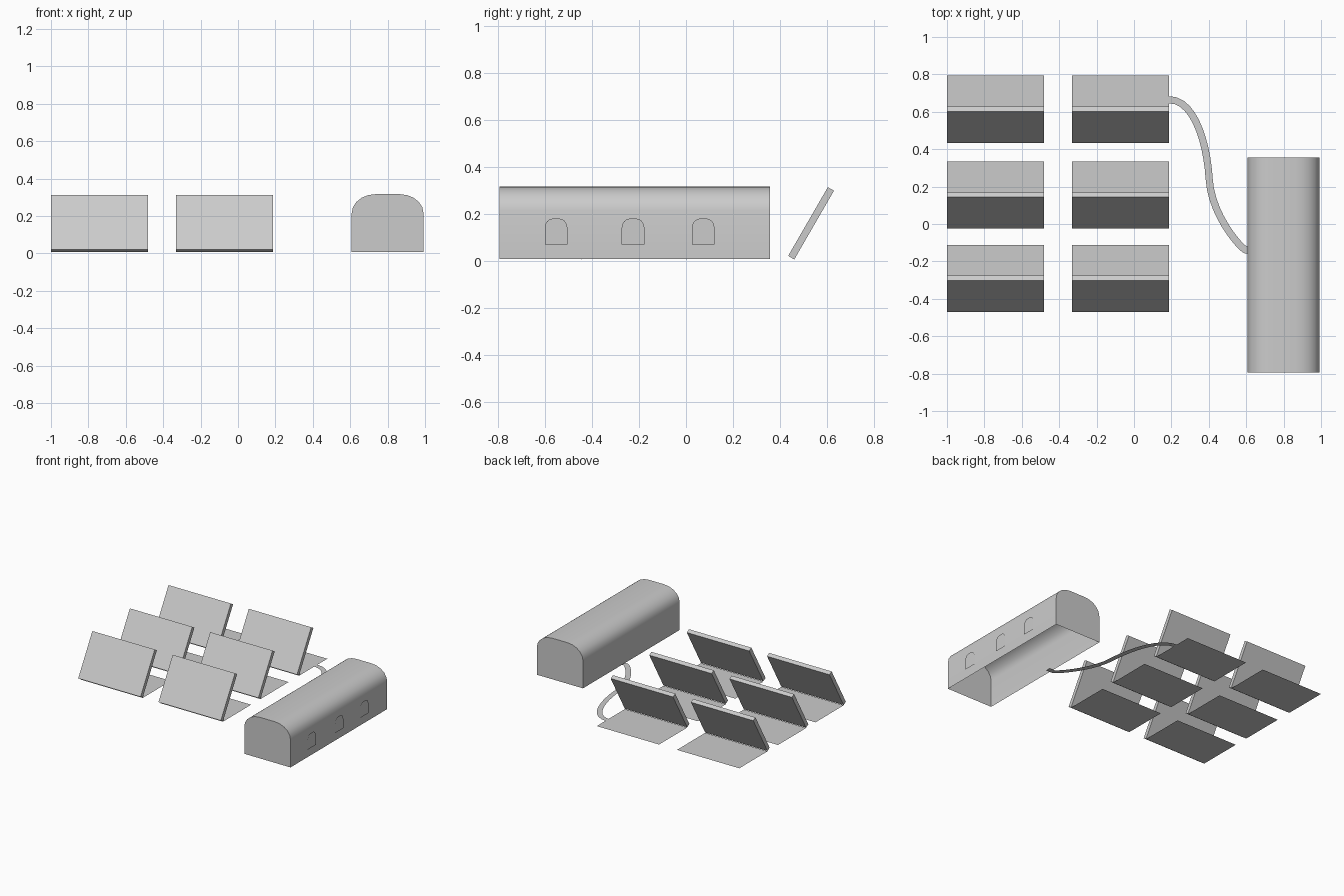
import bpy, bmesh, math
from mathutils import Vector
from mathutils.geometry import interpolate_bezier

if "Cube" in bpy.data.objects:
    bpy.data.objects.remove(bpy.data.objects["Cube"], do_unlink=True)

GREY = 0.6
mat = bpy.data.materials.new("plain_grey")
mat.use_nodes = True
mat.diffuse_color = (GREY, GREY, GREY, 1)
mat.node_tree.nodes["Principled BSDF"].inputs["Base Color"].default_value = (GREY, GREY, GREY, 1)


def finish(name, bm):
    mesh = bpy.data.meshes.new(name)
    bm.to_mesh(mesh)
    bm.free()
    mesh.materials.append(mat)
    obj = bpy.data.objects.new(name, mesh)
    bpy.context.collection.objects.link(obj)
    return obj


def arch(half, base, spring, top, radius, steps):
    """Outline of a rounded-top shape as (across, up), from one foot to the other."""
    side = []
    for i in range(steps + 1):
        t = math.pi / 2 * i / steps
        side.append((half - radius * (1 - math.cos(t)), spring + (top - spring) * math.sin(t)))
    side.insert(0, (half, base))
    return side + [(-u, v) for u, v in reversed(side)]


def sheet(name, corners):
    bm = bmesh.new()
    bm.faces.new([bm.verts.new(c) for c in corners])
    return finish(name, bm)


# Vaulted building: open-bottomed shell with flat ends
bm = bmesh.new()
profile = arch(0.192, 0.008, 0.215, 0.317, 0.128, 5)
front, back = [[bm.verts.new((0.80 + u, y, v)) for u, v in profile] for y in (-0.793, 0.356)]
for i in range(len(profile) - 1):
    bm.faces.new((front[i], back[i], back[i + 1], front[i + 1]))
bm.faces.new(front)
bm.faces.new(list(reversed(back)))
building = finish("building_shell", bm)
bpy.ops.object.select_all(action="DESELECT")
building.select_set(True)
bpy.context.view_layer.objects.active = building
bpy.ops.object.shade_smooth_by_angle(angle=math.radians(40))

# Doors: thin sheets just off the outer wall
for i, y in enumerate((-0.552, -0.225, 0.073)):
    sheet(f"door_{i + 1}", [(1.0, y + u, v) for u, v in arch(0.048, 0.07, 0.142, 0.181, 0.036, 4)])

# Tilted panels, each with a ground sheet behind it
LENGTH, THICK, TILT = 0.337, 0.03, math.radians(60)
along = Vector((0, math.cos(TILT), math.sin(TILT)))
depth = Vector((0, math.sin(TILT), -math.cos(TILT)))
for row, y in enumerate((0.434, -0.025, -0.471)):
    for col, x in enumerate((-1.0, -0.332)):
        x2 = x + 0.519
        foot = Vector((0, y, 0.022))
        section = [foot, foot + depth * THICK,
                   foot + depth * THICK + along * LENGTH, foot + along * LENGTH]
        bm = bmesh.new()
        a, b = [[bm.verts.new((px, p.y, p.z)) for p in section] for px in (x, x2)]
        for i in range(4):
            j = (i + 1) % 4
            bm.faces.new((a[i], a[j], b[j], b[i]))
        bm.faces.new(a)
        bm.faces.new(b)
        bmesh.ops.recalc_face_normals(bm, faces=bm.faces)
        finish(f"panel_{row + 1}_{col + 1}", bm)
        y1, y2 = y + 0.025, y + 0.36
        sheet(f"ground_sheet_{row + 1}_{col + 1}",
              [(x, y1, 0.004), (x2, y1, 0.004), (x2, y2, 0.004), (x, y2, 0.004)])

# Flat S-shaped cable from the back panel to the building
knots = [((0.13, 0.66), (0.15, 0.66)), ((0.19, 0.664), (0.32, 0.664)),
         ((0.402, 0.24), (0.414, 0.04)), ((0.60, -0.14), (0.62, -0.14)), ((0.65, -0.14), (0.66, -0.14))]
path = []
for (p, handle), (q, q_handle) in zip(knots, knots[1:]):
    p, handle, q, q_handle = [Vector(c).to_3d() for c in (p, handle, q, q_handle)]
    path += interpolate_bezier(p, handle, q * 2 - q_handle, q, 12)[:-1]
path.append(Vector((0.65, -0.14, 0)))
bm = bmesh.new()
pairs = []
for i, p in enumerate(path):
    d = (path[min(i + 1, len(path) - 1)] - path[max(i - 1, 0)]).normalized()
    side = Vector((-d.y, d.x, 0)) * 0.019
    pairs.append((bm.verts.new(p + side), bm.verts.new(p - side)))
for (l1, r1), (l2, r2) in zip(pairs, pairs[1:]):
    bm.faces.new((l1, r1, r2, l2))
finish("cable", bm)
